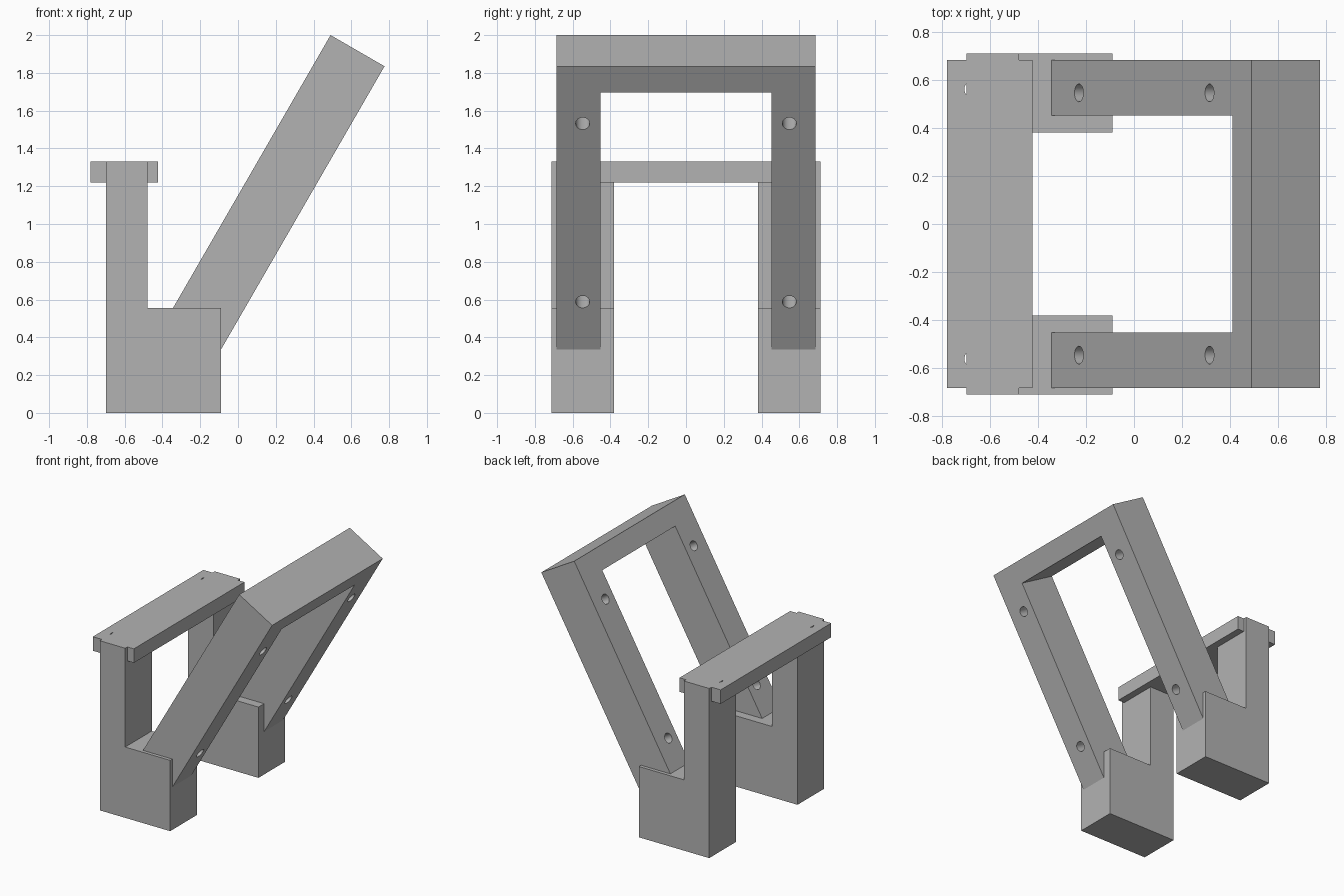
import bpy, bmesh, math
from mathutils import Vector

if "Cube" in bpy.data.objects:
    bpy.data.objects.remove(bpy.data.objects["Cube"])

grey = bpy.data.materials.new("plain grey")
grey.diffuse_color = (0.45, 0.45, 0.45, 1)
grey.use_nodes = True
grey.node_tree.nodes["Principled BSDF"].inputs["Base Color"].default_value = grey.diffuse_color


def extrude(name, points, offset):
    """Solid made by sweeping a flat outline along an offset vector."""
    bm = bmesh.new()
    face = bm.faces.new([bm.verts.new(p) for p in points])
    out = bmesh.ops.extrude_face_region(bm, geom=[face])
    moved = [v for v in out["geom"] if isinstance(v, bmesh.types.BMVert)]
    bmesh.ops.translate(bm, verts=moved, vec=offset)
    bmesh.ops.recalc_face_normals(bm, faces=bm.faces)
    mesh = bpy.data.meshes.new(name)
    bm.to_mesh(mesh)
    bm.free()
    mesh.materials.append(grey)
    ob = bpy.data.objects.new(name, mesh)
    bpy.context.collection.objects.link(ob)
    return ob


def drill(ob, centres, axis, radius=0.037, depth=1.0):
    """Cut round holes along an axis, then remove the cutters."""
    cutters = []
    for c in centres:
        bpy.ops.mesh.primitive_cylinder_add(vertices=32, radius=radius, depth=depth, location=c)
        cut = bpy.context.object
        cut.hide_render = True
        cut.rotation_euler = axis.to_track_quat('Z', 'Y').to_euler()
        cut.data.materials.append(grey)
        mod = ob.modifiers.new("hole", 'BOOLEAN')
        mod.operation, mod.solver, mod.object = 'DIFFERENCE', 'EXACT', cut
        cutters.append(cut)
    bpy.context.view_layer.update()
    evaluated = ob.evaluated_get(bpy.context.evaluated_depsgraph_get())
    mesh = bpy.data.meshes.new_from_object(evaluated)
    ob.modifiers.clear()
    ob.data = mesh
    for cut in cutters:
        bpy.data.objects.remove(cut)
    bpy.ops.object.select_all(action='DESELECT')
    ob.select_set(True)
    bpy.context.view_layer.objects.active = ob
    bpy.ops.object.shade_smooth_by_angle(angle=math.radians(30))


# L-shaped legs, one per side
leg = [(-0.70, 0), (-0.09, 0), (-0.09, 0.555), (-0.48, 0.555), (-0.48, 1.33), (-0.70, 1.33)]
for name, y in (("front_leg", -0.712), ("back_leg", 0.382)):
    extrude(name, [(x, y, z) for x, z in leg], (0, 0.33, 0))

# Flat cross bar joining the two posts
bar = extrude("cross_bar", [(-0.78, -0.685, 1.22), (-0.424, -0.685, 1.22),
                            (-0.424, 0.685, 1.22), (-0.78, 0.685, 1.22)], (0, 0, 0.11))
drill(bar, [(-0.671, s * 0.5625, 1.275) for s in (-1, 1)], Vector((0, 0, 1)))

# Leaning U-shaped frame, open at the bottom and sunk into the legs
top = Vector((0.49, 0, 2.0))
down = Vector((-0.5, 0, -math.sqrt(0.75)))
through = Vector((math.sqrt(0.75), 0, -0.5))
thick, length = 0.33, 1.79


def on_frame(y, d):
    return top + down * d + Vector((0, y, 0))


outline = [(-0.685, 0), (0.685, 0), (0.685, length), (0.452, length),
           (0.452, 0.16), (-0.452, 0.16), (-0.452, length), (-0.685, length)]
frame = extrude("leaning_frame", [on_frame(y, d) for y, d in outline], through * thick)
drill(frame, [on_frame(s * 0.547, d) + through * thick / 2
              for s in (-1, 1) for d in (0.35, 1.44)], through)
